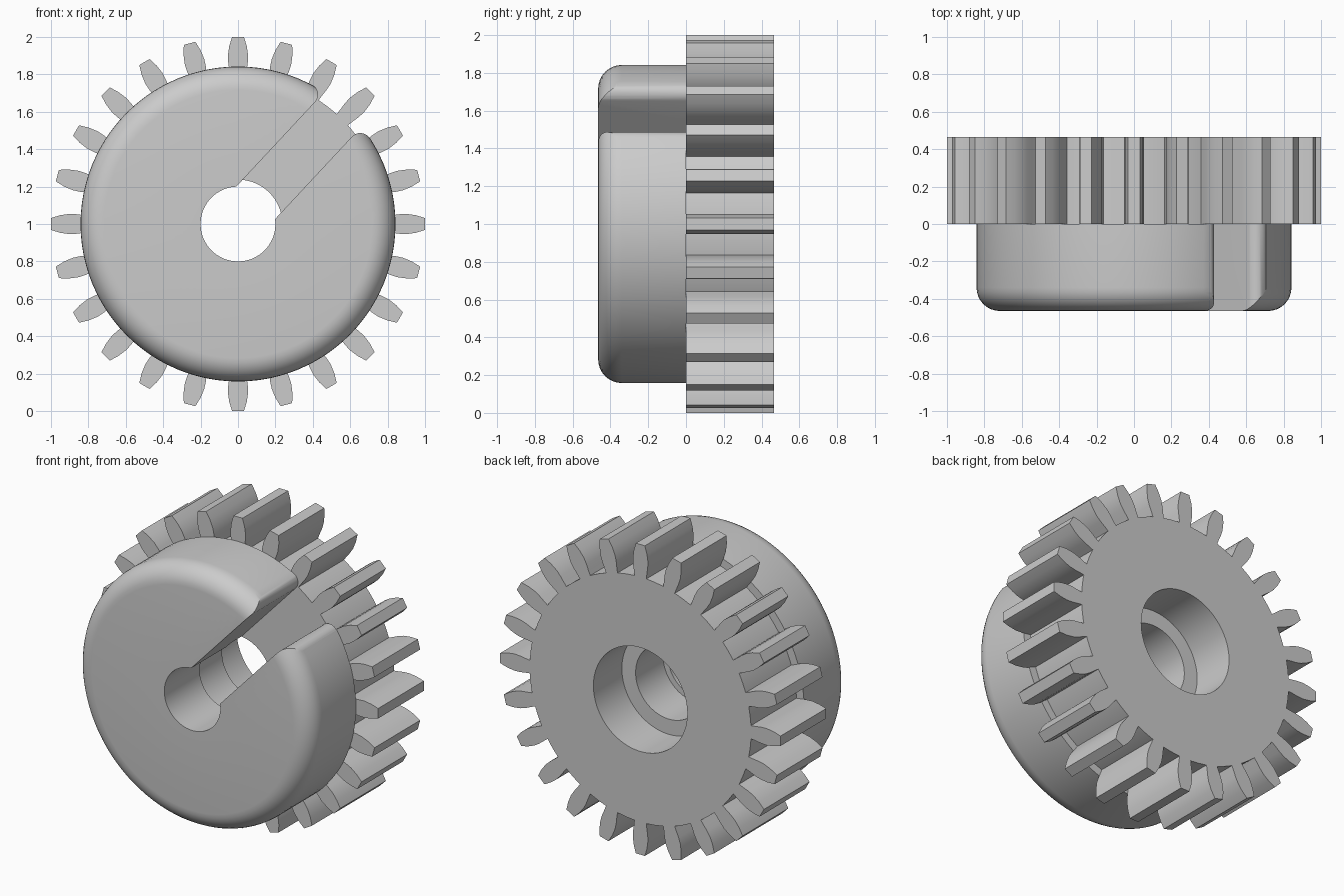
import bpy, bmesh, math

if "Cube" in bpy.data.objects:
    bpy.data.objects.remove(bpy.data.objects["Cube"])

TEETH = 24
DEPTH = 0.465          # each half of the part along y
HUB_R, ROOT_R = 0.842, 0.79
BORE, MID_BORE, BACK_BORE = 0.2, 0.237, 0.335
AXIS_Z = 1.0

grey = bpy.data.materials.new("machined_grey")
grey.use_nodes = True
grey.diffuse_color = (0.6, 0.6, 0.6, 1)
grey.node_tree.nodes["Principled BSDF"].inputs["Base Color"].default_value = (0.6, 0.6, 0.6, 1)


def finish(bm, name):
    bmesh.ops.recalc_face_normals(bm, faces=bm.faces)
    mesh = bpy.data.meshes.new(name)
    bm.to_mesh(mesh)
    bm.free()
    mesh.materials.append(grey)
    ob = bpy.data.objects.new(name, mesh)
    bpy.context.collection.objects.link(ob)
    return ob


def smooth(ob):
    bpy.ops.object.select_all(action="DESELECT")
    ob.select_set(True)
    bpy.context.view_layer.objects.active = ob
    bpy.ops.object.shade_smooth_by_angle(angle=math.radians(30))


def lathe(name, profile, segments=96):
    """Revolve a closed (radius, y) profile around the axle."""
    bm = bmesh.new()
    rings = []
    for r, y in profile:
        rings.append([bm.verts.new((r * math.cos(math.tau * i / segments), y,
                                    AXIS_Z + r * math.sin(math.tau * i / segments)))
                      for i in range(segments)])
    for a, b in zip(rings, rings[1:] + rings[:1]):
        for i in range(segments):
            j = (i + 1) % segments
            bm.faces.new((a[i], a[j], b[j], b[i]))
    return finish(bm, name)


def add_prism(bm, outline, angle, y0, y1):
    """Extrude a (radial, sideways) outline turned by angle around the axle."""
    c, s = math.cos(angle), math.sin(angle)
    front, back = [[bm.verts.new((u * c - n * s, y, AXIS_Z + u * s + n * c))
                    for u, n in outline] for y in (y0, y1)]
    bm.faces.new(front)
    bm.faces.new(back)
    for i in range(len(outline)):
        j = (i + 1) % len(outline)
        bm.faces.new((front[i], front[j], back[j], back[i]))


# Gear disc with the stepped rear bore
disc = lathe("gear_disc", [(ROOT_R, 0), (ROOT_R, DEPTH), (BACK_BORE, DEPTH),
                           (BACK_BORE, 0.175), (MID_BORE, 0.175), (MID_BORE, 0)])
smooth(disc)

# Bulged teeth around the disc
side = [(0.785, 0.042), (0.82, 0.046), (0.86, 0.052), (0.9, 0.054), (0.95, 0.047), (1.0, 0.032)]
tooth = side + [(u, -n) for u, n in reversed(side)]
bm = bmesh.new()
for k in range(TEETH):
    add_prism(bm, tooth, math.tau * k / TEETH, 0, DEPTH)
smooth(finish(bm, "gear_teeth"))

# Hub with rounded front rim
ROUND = 0.125
rim = []
for k in range(9):
    a = math.pi / 2 * k / 8
    rim.append((HUB_R - ROUND + ROUND * math.cos(a), -DEPTH + ROUND - ROUND * math.sin(a)))
hub = lathe("hub", [(HUB_R, 0)] + rim + [(BORE, -DEPTH), (BORE, -0.105),
                                         (MID_BORE, -0.105), (MID_BORE, 0)])

# Slot cutter whose mouth flares to round the hub corners
HALF, CORNER, SHIFT = 0.135, 0.06, 0.008
centre_n = HALF + CORNER
centre_u = math.sqrt((HUB_R - CORNER) ** 2 - centre_n ** 2)
end_angle = math.atan2(centre_n, centre_u)
mouth = [(0, HALF)]
for k in range(9):
    a = -math.pi / 2 + (end_angle + math.pi / 2) * k / 8
    mouth.append((centre_u + CORNER * math.cos(a), centre_n + CORNER * math.sin(a)))
mouth.append((1.2, mouth[-1][1] + 0.03))
slot = [(u, n + SHIFT) for u, n in mouth] + [(u, SHIFT - n) for u, n in reversed(mouth)]
bm = bmesh.new()
add_prism(bm, slot, math.radians(47), -0.7, 0.1)
cutter = finish(bm, "slot_cutter")

cut = hub.modifiers.new("slot", "BOOLEAN")
cut.operation = "DIFFERENCE"
cut.solver = "EXACT"
cut.object = cutter
bpy.context.view_layer.objects.active = hub
bpy.ops.object.modifier_apply(modifier="slot")
bpy.data.objects.remove(cutter)
smooth(hub)
